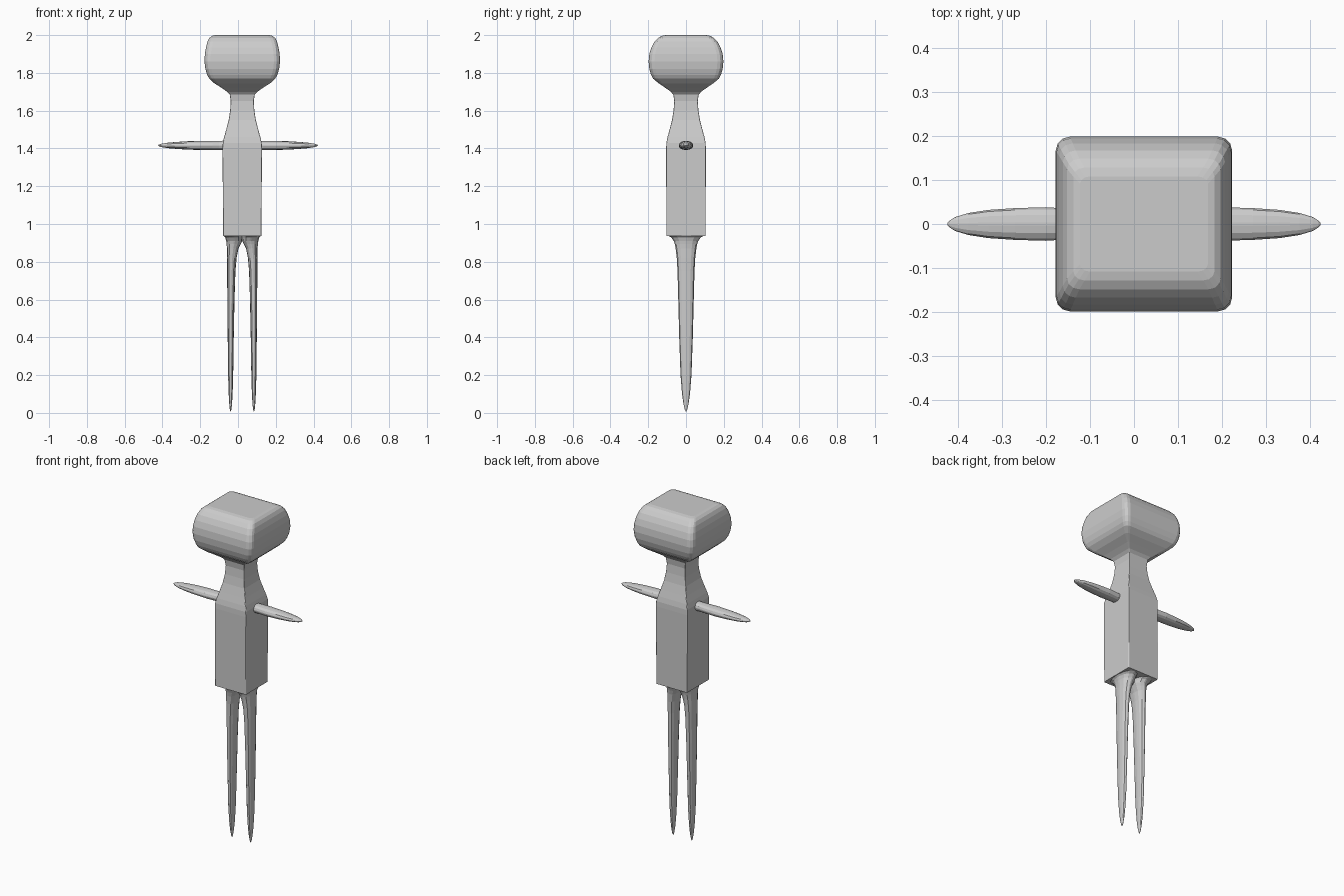
import bpy, bmesh
from math import sin, cos, pi
from mathutils import Vector

if "Cube" in bpy.data.objects:
    bpy.data.objects.remove(bpy.data.objects["Cube"])

BODY_X = 0.0225  # the body sits slightly off the arm centre


def section(hx, hy, rounding, n=3):
    """Rounded rectangle; rounding 1 gives an ellipse."""
    rx, ry = hx * rounding, hy * rounding
    pts = []
    for q, (sx, sy) in enumerate([(1, 1), (-1, 1), (-1, -1), (1, -1)]):
        for i in range(n + 1):
            a = (q + i / n) * pi / 2
            pts.append((sx * (hx - rx) + rx * cos(a), sy * (hy - ry) + ry * sin(a)))
    return pts


def loft(name, rings, origin=(0, 0, 0), along_x=False, mirror=False, caps=(True, True)):
    """Rings are (height, offset, half width, half depth, rounding)."""
    bm = bmesh.new()
    loops = []
    for h, off, hx, hy, r in rings:
        loop = []
        for u, v in section(hx, hy, r):
            co = Vector((h, v, off + u)) if along_x else Vector((off + u, v, h))
            loop.append(bm.verts.new(co))
        loops.append(loop)
    n = len(loops[0])
    for a, b in zip(loops, loops[1:]):
        for i in range(n):
            j = (i + 1) % n
            bm.faces.new((a[i], a[j], b[j], b[i]))
    if caps[0]:
        bm.faces.new(loops[0])
    if caps[1]:
        bm.faces.new(loops[-1])
    bmesh.ops.remove_doubles(bm, verts=bm.verts, dist=1e-5)
    bmesh.ops.recalc_face_normals(bm, faces=bm.faces)
    mesh = bpy.data.meshes.new(name)
    bm.to_mesh(mesh)
    bm.free()
    obj = bpy.data.objects.new(name, mesh)
    obj.location = origin
    bpy.context.collection.objects.link(obj)
    if mirror:
        mod = obj.modifiers.new("mirror", 'MIRROR')
        mod.use_mirror_merge = False
    return obj


# Head: cushion-shaped block narrowing into the neck
head = [(1.685, .066, .067, .06), (1.70, .080, .080, .08), (1.72, .108, .108, .10),
        (1.745, .148, .145, .13), (1.77, .175, .175, .15), (1.79, .186, .185, .16),
        (1.82, .195, .194, .16), (1.86, .200, .198, .16), (1.90, .198, .194, .16),
        (1.935, .192, .183, .16), (1.965, .184, .167, .16), (1.985, .174, .148, .16),
        (1.996, .160, .128, .16), (2.0, .145, .108, .16)]
loft("head", [(z, 0, hx, hy, r) for z, hx, hy, r in head], (BODY_X, 0, 0), caps=(False, True))

# Torso: square box tapering up through the shoulders to the neck
torso = [(.937, .102, .104), (1.40, .104, .105), (1.43, .103, .104), (1.46, .096, .098),
         (1.50, .085, .087), (1.55, .072, .074), (1.60, .064, .066),
         (1.65, .061, .062), (1.685, .066, .067)]
loft("torso", [(z, 0, hx, hy, .04) for z, hx, hy in torso], (BODY_X, 0, 0), caps=(True, False))

# Legs: inner edge, outer edge and half depth at each height
leg = [(.007, .0605, .0625, .002), (.02, .057, .066, .007), (.05, .054, .069, .014),
       (.10, .051, .072, .021), (.20, .048, .075, .029), (.40, .045, .077, .036),
       (.60, .041, .079, .041), (.75, .036, .080, .045), (.82, .030, .081, .049),
       (.87, .020, .081, .055), (.895, .008, .083, .060), (.91, 0, .085, .065),
       (.928, 0, .090, .077), (.938, 0, .099, .095)]
loft("legs", [(z, (a + b) / 2, (b - a) / 2, d, .9) for z, a, b, d in leg],
     (BODY_X, 0, 0), mirror=True)

# Arms: flattened spindles
arm = [(.05, .026, .032), (.10, .024, .030), (.135, .024, .034), (.20, .024, .038),
       (.27, .022, .036), (.33, .018, .032), (.375, .014, .025), (.405, .009, .016),
       (.418, .005, .008), (.423, .001, .002)]
loft("arms", [(x, 0, hz, hy, .9) for x, hz, hy in arm], (0, 0, 1.416),
     along_x=True, mirror=True)
